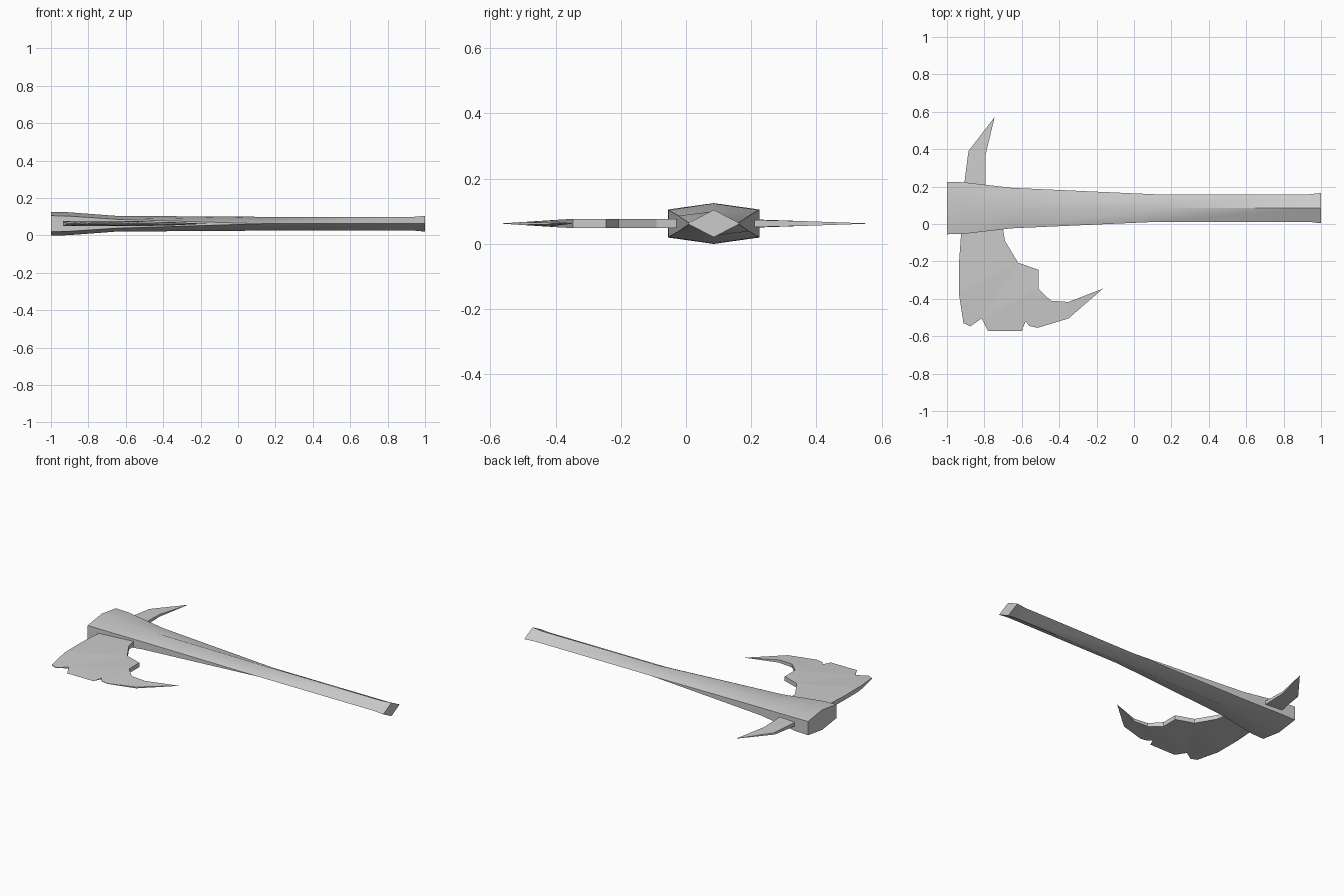
import bpy
import bmesh
from mathutils import Vector

cube = bpy.data.objects.get("Cube")
if cube:
    bpy.data.objects.remove(cube, do_unlink=True)

MID_Y, MID_Z = 0.085, 0.0625

grey = bpy.data.materials.new("plain_grey")
grey.use_nodes = True
grey.diffuse_color = (0.6, 0.6, 0.6, 1)
grey.node_tree.nodes["Principled BSDF"].inputs["Base Color"].default_value = (0.6, 0.6, 0.6, 1)


def finish(bm, name):
    """Turn a bmesh into a named object."""
    bmesh.ops.remove_doubles(bm, verts=bm.verts, dist=0.0002)
    bmesh.ops.recalc_face_normals(bm, faces=bm.faces)
    mesh = bpy.data.meshes.new(name)
    bm.to_mesh(mesh)
    bm.free()
    mesh.materials.append(grey)
    obj = bpy.data.objects.new(name, mesh)
    bpy.context.collection.objects.link(obj)
    return obj


def plate(name, outline, cuts, half_thickness):
    """Flat outline given a tapering thickness above and below its middle plane."""
    bm = bmesh.new()
    bm.faces.new([bm.verts.new((x, y, MID_Z)) for x, y in outline])
    for point, normal in cuts:
        bmesh.ops.bisect_plane(bm, geom=bm.verts[:] + bm.edges[:] + bm.faces[:],
                               plane_co=point, plane_no=normal)
    bmesh.ops.triangulate(bm, faces=bm.faces[:])
    rim = [tuple(e.verts) for e in bm.edges if e.is_boundary]
    upper = list(bm.verts)
    faces = [list(f.verts) for f in bm.faces]
    lower = {}
    for v in upper:
        half = half_thickness(v.co.x, v.co.y)
        lower[v] = bm.verts.new((v.co.x, v.co.y, MID_Z - half))
        v.co.z = MID_Z + half
    for f in faces:
        bm.faces.new([lower[v] for v in reversed(f)])
    for a, b in rim:
        bm.faces.new((a, b, lower[b], lower[a]))
    return finish(bm, name)


# Handle: six-sided head end narrowing to a diamond grip
# columns: x, half width, half height on the ridge, half height of the side wall
stations = [(-1, 0.14, 0.0625, 0.043), (-0.91, 0.138, 0.0615, 0.041),
            (-0.65, 0.108, 0.042, 0.024), (0.13, 0.073, 0.037, 0),
            (0.93, 0.073, 0.036, 0), (1, 0.081, 0.042, 0)]
bm = bmesh.new()
rings = []
for x, w, ridge, side in stations:
    section = [(0, ridge), (w, side), (w, -side), (0, -ridge), (-w, -side), (-w, side)]
    rings.append([bm.verts.new((x, MID_Y + y, MID_Z + z)) for y, z in section])
for r, s in zip(rings, rings[1:]):
    for i in range(len(r)):
        j = (i + 1) % len(r)
        bm.faces.new((r[i], r[j], s[j], s[i]))
bm.faces.new(rings[0])
bm.faces.new(rings[-1])
handle = finish(bm, "handle")
bpy.ops.object.select_all(action='DESELECT')
handle.select_set(True)
bpy.context.view_layer.objects.active = handle
bpy.ops.object.shade_smooth_by_angle(angle=0.78)

# Notched axe blade with a hooked horn, sharpened toward the outer edge
blade_outline = [(-0.92, 0.03), (-0.925, -0.06), (-0.935, -0.2), (-0.935, -0.38),
                 (-0.912, -0.53), (-0.875, -0.547), (-0.815, -0.505), (-0.78, -0.572),
                 (-0.6, -0.572), (-0.58, -0.52), (-0.56, -0.545), (-0.515, -0.555),
                 (-0.35, -0.505), (-0.165, -0.345), (-0.35, -0.417), (-0.445, -0.41),
                 (-0.51, -0.347), (-0.51, -0.245), (-0.62, -0.207), (-0.69, -0.09),
                 (-0.71, 0.03)]
plate("blade", blade_outline,
      [(Vector((0, -0.36, 0)), Vector((0, 1, 0))),
       (Vector((-0.45, 0, 0)), Vector((1, 0, 0)))],
      lambda x, y: 0.0135 * max(0, min(1, (y + 0.572) / 0.21, (-0.165 - x) / 0.285)))

# Curved back spike tapering to a point
spike_outline = [(-0.915, 0.14), (-0.907, 0.22), (-0.885, 0.39), (-0.745, 0.572),
                 (-0.795, 0.365), (-0.795, 0.14)]
plate("back_spike", spike_outline, [],
      lambda x, y: 0.0125 * max(0, min(1, (0.572 - y) / 0.36)))
